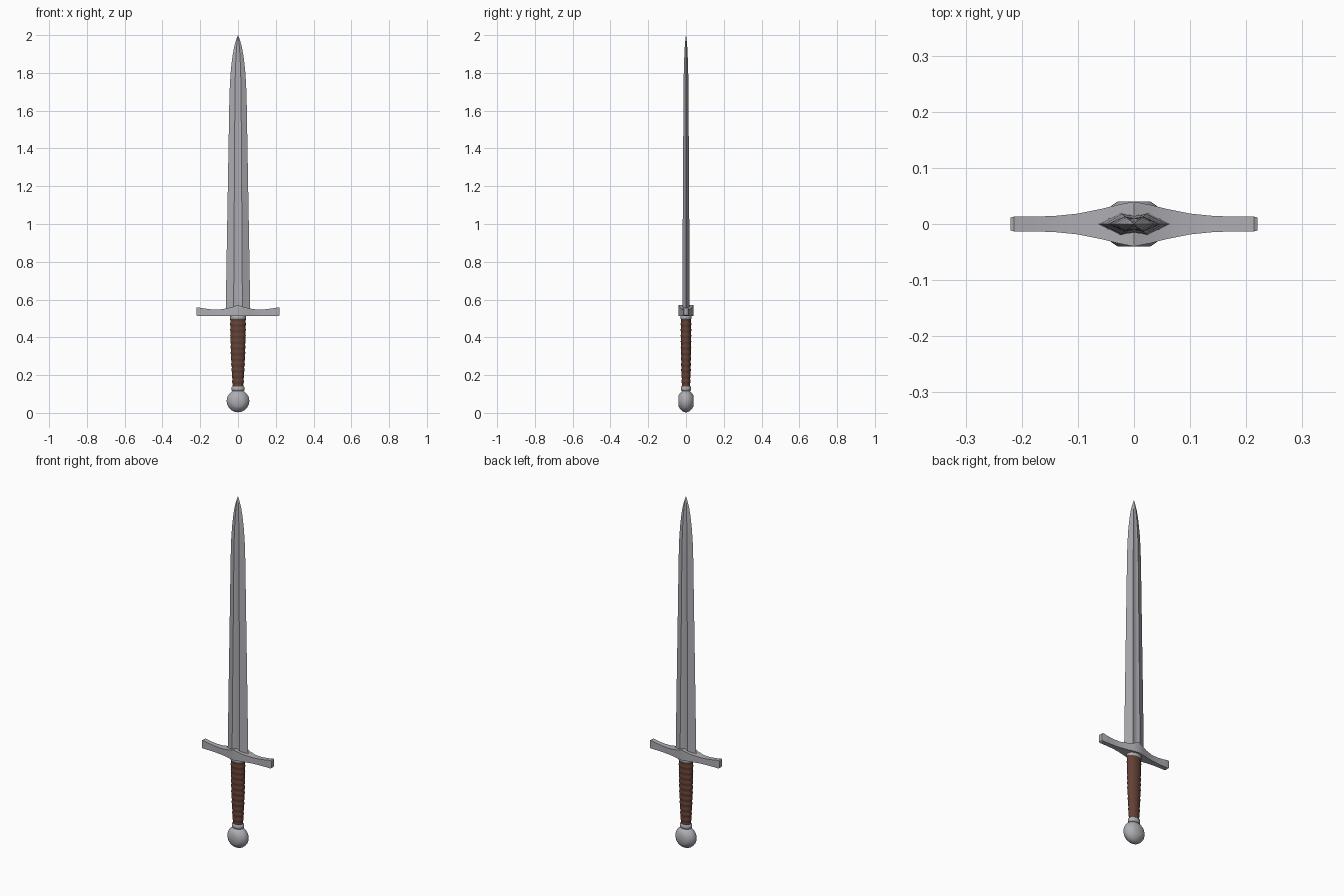
import bpy, bmesh, math

if "Cube" in bpy.data.objects:
    bpy.data.objects.remove(bpy.data.objects["Cube"])

def material(name, rgb):
    m = bpy.data.materials.new(name)
    m.diffuse_color = (*rgb, 1)
    m.use_nodes = True
    m.node_tree.nodes["Principled BSDF"].inputs["Base Color"].default_value = m.diffuse_color
    return m

steel = material("steel", (0.42, 0.42, 0.45))
leather = material("brown leather", (0.125, 0.053, 0.036))

def loft(name, rings, mat, angle=30):
    """Skin a closed surface over equal-length rings of points and cap the ends."""
    bm = bmesh.new()
    loops = [[bm.verts.new(p) for p in r] for r in rings]
    n = len(loops[0])
    for a, b in zip(loops, loops[1:]):
        for i in range(n):
            j = (i + 1) % n
            bm.faces.new((a[i], a[j], b[j], b[i]))
    bm.faces.new(loops[0][::-1])
    bm.faces.new(loops[-1])
    bmesh.ops.recalc_face_normals(bm, faces=bm.faces)
    me = bpy.data.meshes.new(name)
    bm.to_mesh(me)
    bm.free()
    me.materials.append(mat)
    ob = bpy.data.objects.new(name, me)
    bpy.context.collection.objects.link(ob)
    bpy.ops.object.select_all(action='DESELECT')
    ob.select_set(True)
    bpy.context.view_layer.objects.active = ob
    bpy.ops.object.shade_smooth_by_angle(angle=math.radians(angle))
    return ob

def ellipse(rx, ry, z, n=24):
    return [(rx * math.cos(2 * math.pi * i / n), ry * math.sin(2 * math.pi * i / n), z)
            for i in range(n)]

# Blade: bevelled edges and a shallow fuller, tapering to a curved point
section = [(1, 0), (.36, 1), (.17, .85), (0, .8), (-.17, .85), (-.36, 1),
           (-1, 0), (-.36, -1), (-.17, -.85), (0, -.8), (.17, -.85), (.36, -1)]
stations = [(.53, .065, .02), (.9, .059, .018), (1.3, .052, .0155), (1.65, .046, .0135),
            (1.74, .043, .0128), (1.82, .0375, .0115), (1.89, .029, .009),
            (1.94, .020, .0065), (1.975, .010, .0035), (2.0, .0006, .0004)]
loft("blade", [[(x * w, y * t, z) for x, y in section] for z, w, t in stations], steel)

# Crossguard: thin arms swelling to a pointed centre
half = [(0, .040, .572), (.03, .034, .561), (.06, .0265, .553), (.10, .0185, .547),
        (.14, .0145, .548), (.18, .013, .553), (.214, .013, .559), (.22, .0115, .556)]
arms = [(-x, y, z) for x, y, z in half[:0:-1]] + half
loft("crossguard", [[(x, -y, b), (x, y, b), (x, y, z), (x, -y, z)]
                    for x, y, z in arms
                    for b in [.517 if abs(x) > .215 else .513]], steel)

# Grip: oval leather handle with wrapped ridges
grip = []
steps, wraps = 72, 12
for i in range(steps + 1):
    t = i / steps
    ridge = .0013 * math.cos(2 * math.pi * wraps * t)
    swell = math.sin(math.pi * t) * .003
    grip.append(ellipse(.028 + .013 * t + swell + ridge,
                        .022 + .005 * t + swell * .6 + ridge, .135 + .365 * t))
loft("grip", grip, leather, 60)

# Collars at both ends of the grip
def collar(name, z0, z1, rx, ry):
    c = .004
    loft(name, [ellipse(rx - c, ry - c, z0), ellipse(rx, ry, z0 + c),
                ellipse(rx, ry, z1 - c), ellipse(rx - c, ry - c, z1)], steel, 50)

collar("upper_collar", .494, .516, .042, .030)
collar("lower_collar", .116, .141, .034, .027)

# Pommel: thick rounded wheel turned about the y axis
side = [(.029, .040), (.041, .032), (.052, .021), (.058, .012), (.060, .004)]
profile = [(r, -y) for r, y in side] + side[::-1]
loft("pommel", [[(x, y, z + .063) for x, z, _ in ellipse(r, r, 0, 32)]
                for r, y in profile], steel, 35)
